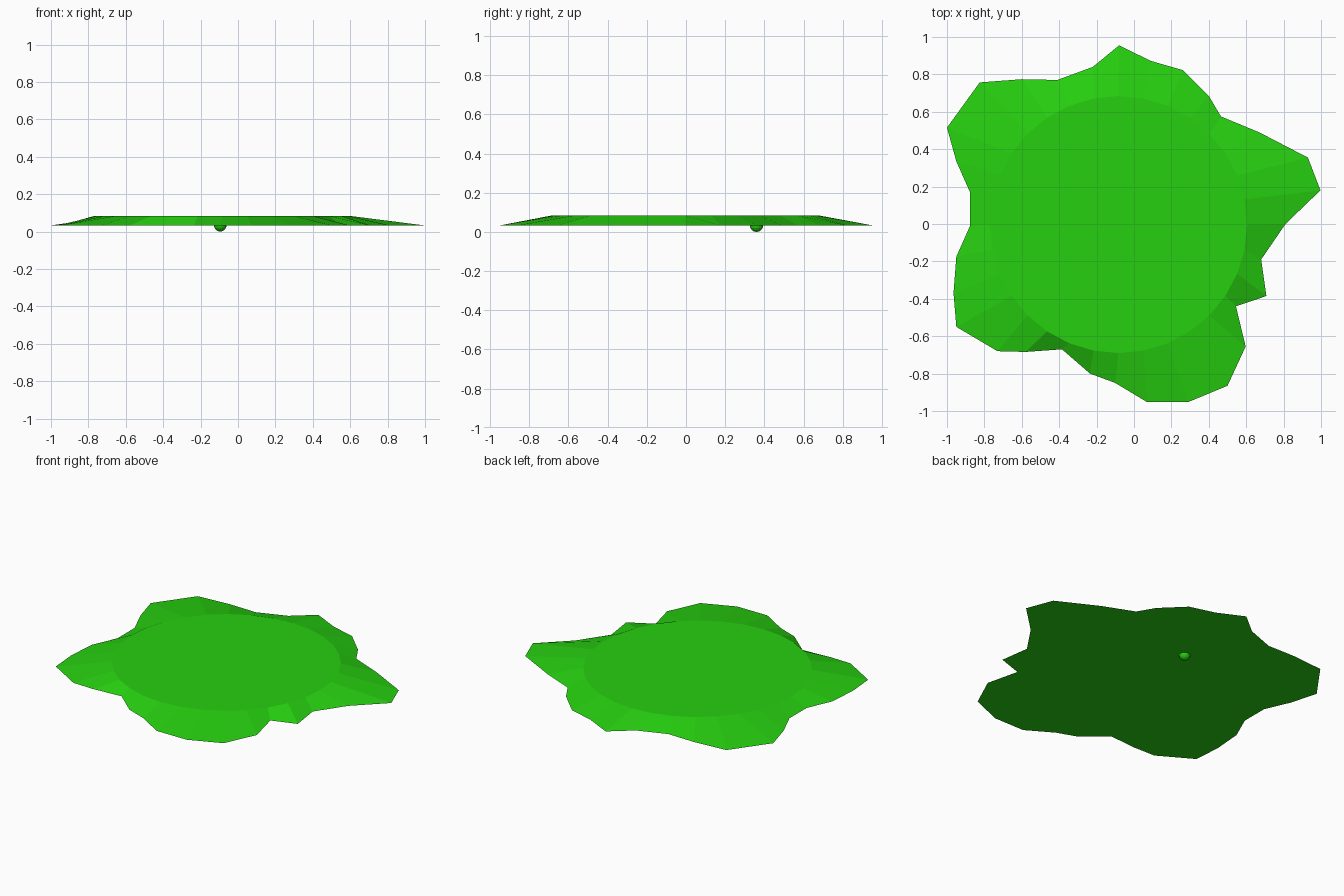
import bpy, bmesh
from math import sin, cos, pi

if "Cube" in bpy.data.objects:
    bpy.data.objects.remove(bpy.data.objects["Cube"])

green = bpy.data.materials.new("slime_green")
green.diffuse_color = (0.02, 0.63, 0.005, 1)
green.use_nodes = True
green.node_tree.nodes["Principled BSDF"].inputs["Base Color"].default_value = green.diffuse_color

# Irregular rim, clockwise from the back, one point per side of the raised disc
RIM = [(-.08, .955), (.09, .872), (.26, .823), (.40, .685), (.465, .575), (.67, .49),
       (.93, .355), (.997, .18), (.81, 0), (.68, -.19), (.708, -.385), (.545, -.44),
       (.597, -.655), (.50, -.865), (.29, -.952), (.07, -.952), (-.10, -.85),
       (-.235, -.80), (-.385, -.67), (-.58, -.684), (-.73, -.68), (-.95, -.55),
       (-.965, -.37), (-.95, -.175), (-.877, -.01), (-.877, .17), (-.95, .335),
       (-1.0, .515), (-.825, .757), (-.60, .774), (-.41, .77), (-.22, .84)]
N = len(RIM)
CX, CY, R = -.083, -.003, .687
Z_LOW, Z_TOP = .033, .083

# Puddle: flat underside, sloping faceted skirt, raised disc
bm = bmesh.new()
low = [bm.verts.new((x, y, Z_LOW)) for x, y in RIM]
top = [bm.verts.new((CX + R * sin(2 * pi * i / N), CY + R * cos(2 * pi * i / N), Z_TOP))
       for i in range(N)]
for i in range(N):
    j = (i + 1) % N
    bm.faces.new((low[i], top[i], top[j], low[j]))
bm.faces.new(top)
bm.faces.new(low)
bmesh.ops.recalc_face_normals(bm, faces=bm.faces)
mesh = bpy.data.meshes.new("puddle")
bm.to_mesh(mesh)
bm.free()
puddle = bpy.data.objects.new("puddle", mesh)
bpy.context.collection.objects.link(puddle)
mesh.materials.append(green)

# Small droplet half sunk into the underside
bpy.ops.mesh.primitive_uv_sphere_add(segments=16, ring_count=8, radius=.034,
                                     location=(-.095, .36, .034))
drop = bpy.context.object
drop.name = "droplet"
drop.data.materials.append(green)
